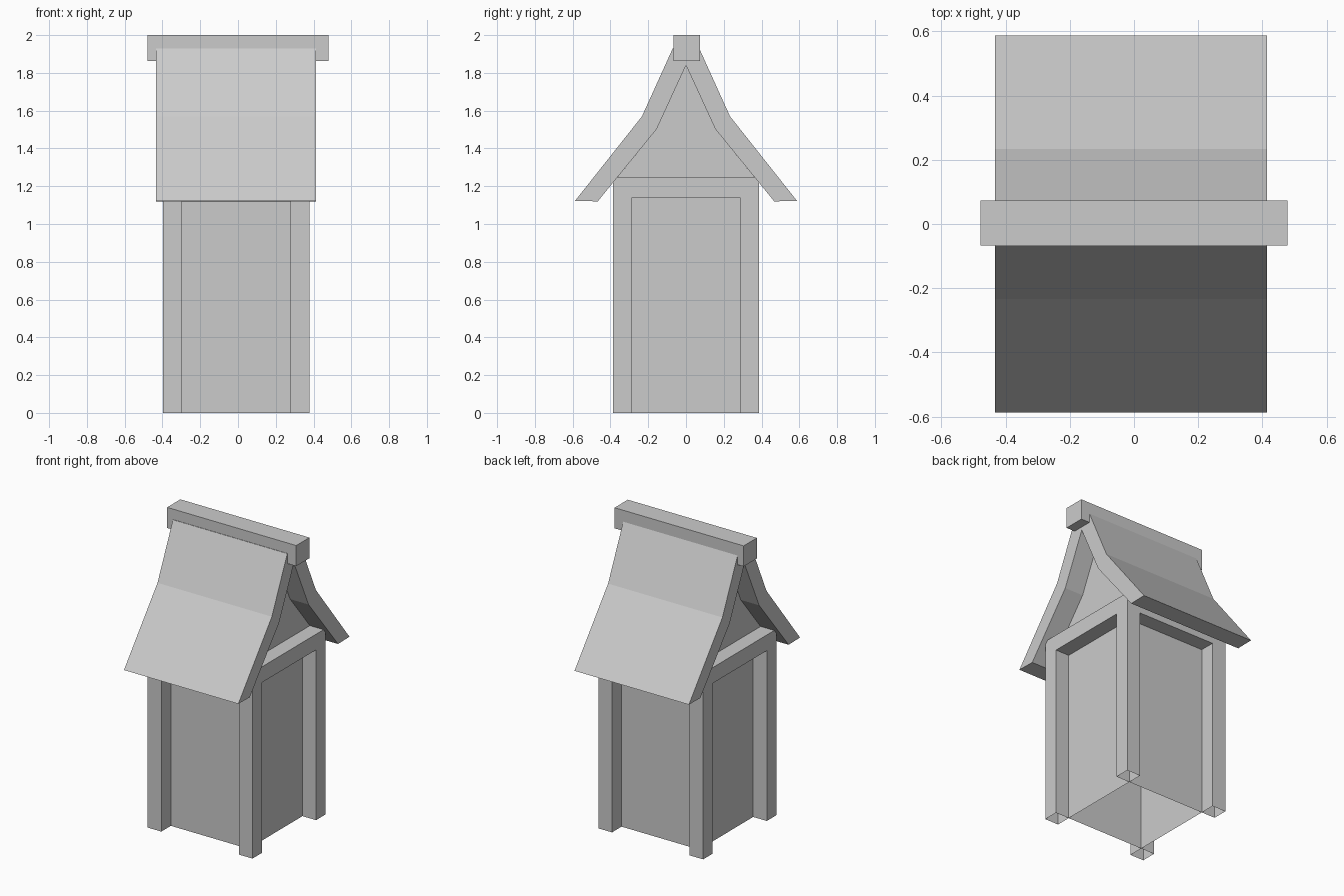
import bpy, bmesh

if "Cube" in bpy.data.objects:
    bpy.data.objects.remove(bpy.data.objects["Cube"])

CX = -0.01            # body and roof sit slightly left of the ridge cap
OX, OY = 0.388, 0.387  # outer half sizes of the frame
IX, IY = 0.287, 0.286  # half sizes of the recessed walls
BEAM_Z, TOP_Z = 1.14, 1.245


def finish(name, bm):
    bmesh.ops.recalc_face_normals(bm, faces=bm.faces)
    mesh = bpy.data.meshes.new(name)
    bm.to_mesh(mesh)
    bm.free()
    obj = bpy.data.objects.new(name, mesh)
    bpy.context.collection.objects.link(obj)
    return obj


def box(name, x, y, z, skip=()):
    """Box from ranges; skip may hold 'top' and 'bottom' to leave it open."""
    bm = bmesh.new()
    bmesh.ops.create_cube(bm, size=1)
    for v in bm.verts:
        for i, (a, b) in enumerate((x, y, z)):
            v.co[i] = a if v.co[i] < 0 else b
    bm.normal_update()
    gone = [f for f in bm.faces
            if (f.normal.z > 0.9 and 'top' in skip)
            or (f.normal.z < -0.9 and 'bottom' in skip)]
    bmesh.ops.delete(bm, geom=gone, context='FACES')
    return finish(name, bm)


def prism(name, profile, x0, x1):
    """Extrude a y-z profile along x."""
    bm = bmesh.new()
    face = bm.faces.new([bm.verts.new((x0, y, z)) for y, z in profile])
    ext = bmesh.ops.extrude_face_region(bm, geom=[face], use_keep_orig=True)
    for g in ext['geom']:
        if isinstance(g, bmesh.types.BMVert):
            g.co.x = x1
    return finish(name, bm)


# Recessed walls, open underneath
box("walls", (CX - IX, CX + IX), (-IY, IY), (0, BEAM_Z), ('top', 'bottom'))

# Corner posts, touching the wall corners
for sx, nx in ((-1, "left"), (1, "right")):
    for sy, ny in ((-1, "front"), (1, "back")):
        xs = sorted((CX + sx * IX, CX + sx * OX))
        ys = sorted((sy * IY, sy * OY))
        box(f"{ny}_{nx}_post", xs, ys, (0, TOP_Z), ('bottom',))

# Top beams between the posts
for s, nx, ny in ((-1, "left", "front"), (1, "right", "back")):
    box(f"{nx}_beam", sorted((CX + s * IX, CX + s * OX)), (-IY, IY), (BEAM_Z, TOP_Z))
    box(f"{ny}_beam", (CX - IX, CX + IX), sorted((s * IY, s * OY)), (BEAM_Z, TOP_Z))

# Roof with a kinked slope
outer = [(0.588, 1.122), (0.233, 1.57), (0.07, 1.93)]
inner = [(0.0, 1.84), (0.155, 1.503), (0.467, 1.12)]


def mirror(pts):
    return [(-y, z) for y, z in reversed(pts)]


prism("roof", outer + mirror(outer) + mirror(inner[1:]) + inner, CX - 0.423, CX + 0.424)

# Gable panels filling the space under the roof
half = [(0.365, TOP_Z), (0.155, 1.503)]
for s, nx in ((-1, "left"), (1, "right")):
    bm = bmesh.new()
    pts = half + [(0.0, 1.84)] + mirror(half)
    f = bm.faces.new([bm.verts.new((CX + s * IX, y, z)) for y, z in pts])
    f.normal_update()
    if f.normal.x * s < 0:
        f.normal_flip()
    mesh = bpy.data.meshes.new(f"{nx}_gable")
    bm.to_mesh(mesh)
    bm.free()
    bpy.context.collection.objects.link(bpy.data.objects.new(f"{nx}_gable", mesh))

# Ridge cap
box("ridge_cap", (-0.478, 0.478), (-0.067, 0.073), (1.862, 2.0))
